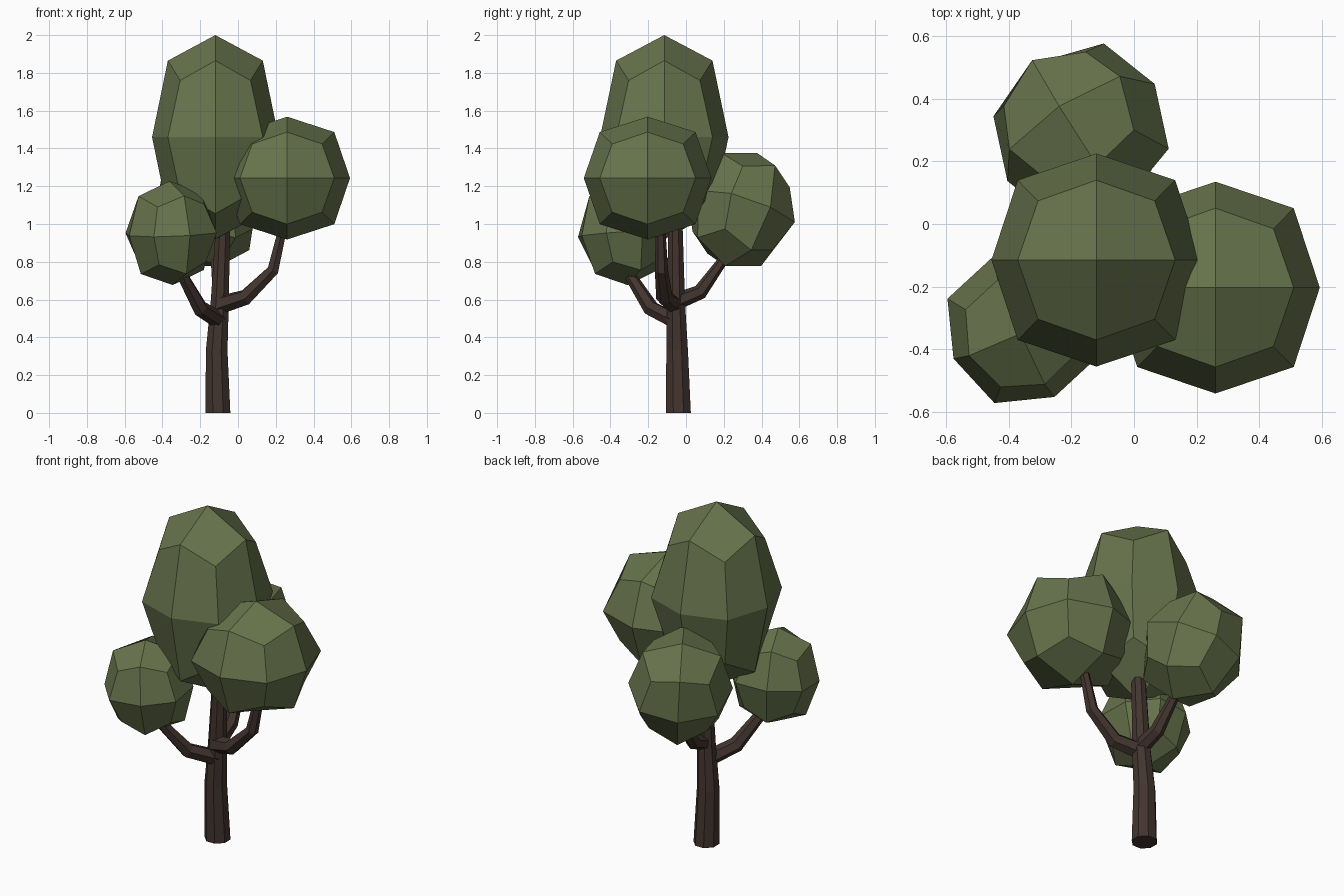
import bpy, bmesh, math
from mathutils import Vector, Matrix

if "Cube" in bpy.data.objects:
    bpy.data.objects.remove(bpy.data.objects["Cube"], do_unlink=True)


def make_material(name, rgb):
    mat = bpy.data.materials.new(name)
    mat.use_nodes = True
    mat.diffuse_color = (*rgb, 1)
    mat.node_tree.nodes["Principled BSDF"].inputs["Base Color"].default_value = (*rgb, 1)
    return mat


leaf_green = make_material("leaf green", (0.135, 0.172, 0.072))
bark_brown = make_material("bark brown", (0.056, 0.035, 0.028))


def finish(bm, name, mat):
    bmesh.ops.recalc_face_normals(bm, faces=bm.faces[:])
    mesh = bpy.data.meshes.new(name)
    bm.to_mesh(mesh)
    bm.free()
    mesh.materials.append(mat)
    obj = bpy.data.objects.new(name, mesh)
    bpy.context.collection.objects.link(obj)
    return obj


def foliage(name, centre, a, b, c):
    """Once-rounded cube stretched along three half-axis vectors."""
    bm = bmesh.new()
    bmesh.ops.create_cube(bm, size=2)
    bmesh.ops.subdivide_edges(bm, edges=bm.edges[:], cuts=1, use_grid_fill=True)
    axes = Matrix((a, b, c)).transposed()
    rounding = {1: 1.0, 2: 0.75, 3: 5 / 9}  # face centre, edge middle, corner
    for v in bm.verts:
        count = sum(abs(k) > 0.5 for k in v.co)
        v.co = Vector(centre) + axes @ (v.co * rounding[count])
    return finish(bm, name, leaf_green)


def limb(name, path, sides, flat_ends=False):
    """Tapered faceted tube through (x, y, z, radius) points."""
    bm = bmesh.new()
    pts = [Vector(p[:3]) for p in path]
    rings = []
    for i, p in enumerate(pts):
        tangent = Vector((0, 0, 0))
        if i > 0:
            tangent += (p - pts[i - 1]).normalized()
        if i < len(pts) - 1:
            tangent += (pts[i + 1] - p).normalized()
        if flat_ends:
            tangent = Vector((0, 0, 1))
        turn = Vector((0, 0, 1)).rotation_difference(tangent.normalized())
        ring = []
        for k in range(sides):
            t = math.tau * (k + 0.5) / sides
            ring.append(bm.verts.new(p + turn @ Vector((math.cos(t), math.sin(t), 0)) * path[i][3]))
        rings.append(ring)
    for low, high in zip(rings, rings[1:]):
        for k in range(sides):
            n = (k + 1) % sides
            bm.faces.new((low[k], low[n], high[n], high[k]))
    bm.faces.new(rings[0][::-1])
    bm.faces.new(rings[-1])
    return finish(bm, name, bark_brown)


# Leaf crowns
foliage("top_crown", (-0.12, -0.115, 1.46), (0.335, 0, 0), (0, 0.34, 0), (0, 0, 0.54))
foliage("left_crown", (0.26, -0.203, 1.243), (0.333, 0, 0), (0, 0.338, 0), (0, 0, 0.325))
foliage("back_crown", (-0.169, 0.292, 1.077),
        (-0.07, 0.084, 0.299), (0.235, 0.155, 0.012), (-0.138, 0.224, -0.101))
foliage("right_crown", (-0.354, -0.33, 0.952),
        (0.1, -0.222, -0.013), (-0.222, -0.1, -0.014), (-0.008, -0.02, 0.275))

# Trunk and branches
limb("trunk", [(-0.106, -0.04, 0, 0.071), (-0.113, -0.047, 0.33, 0.062),
               (-0.097, -0.053, 0.58, 0.052), (-0.078, -0.056, 1.02, 0.04)], 8, True)
limb("left_branch", [(-0.1, -0.06, 0.57, 0.05), (0.04, -0.115, 0.612, 0.044),
                     (0.185, -0.13, 0.755, 0.035), (0.24, -0.135, 0.99, 0.025)], 6)
limb("right_branch", [(-0.1, -0.06, 0.49, 0.045), (-0.2, -0.185, 0.553, 0.043),
                      (-0.285, -0.285, 0.71, 0.032), (-0.31, -0.315, 0.78, 0.027)], 6)
limb("back_branch", [(-0.09, -0.05, 0.59, 0.045), (-0.1, 0.075, 0.64, 0.04),
                     (-0.12, 0.19, 0.80, 0.027), (-0.13, 0.22, 0.86, 0.024)], 6)
